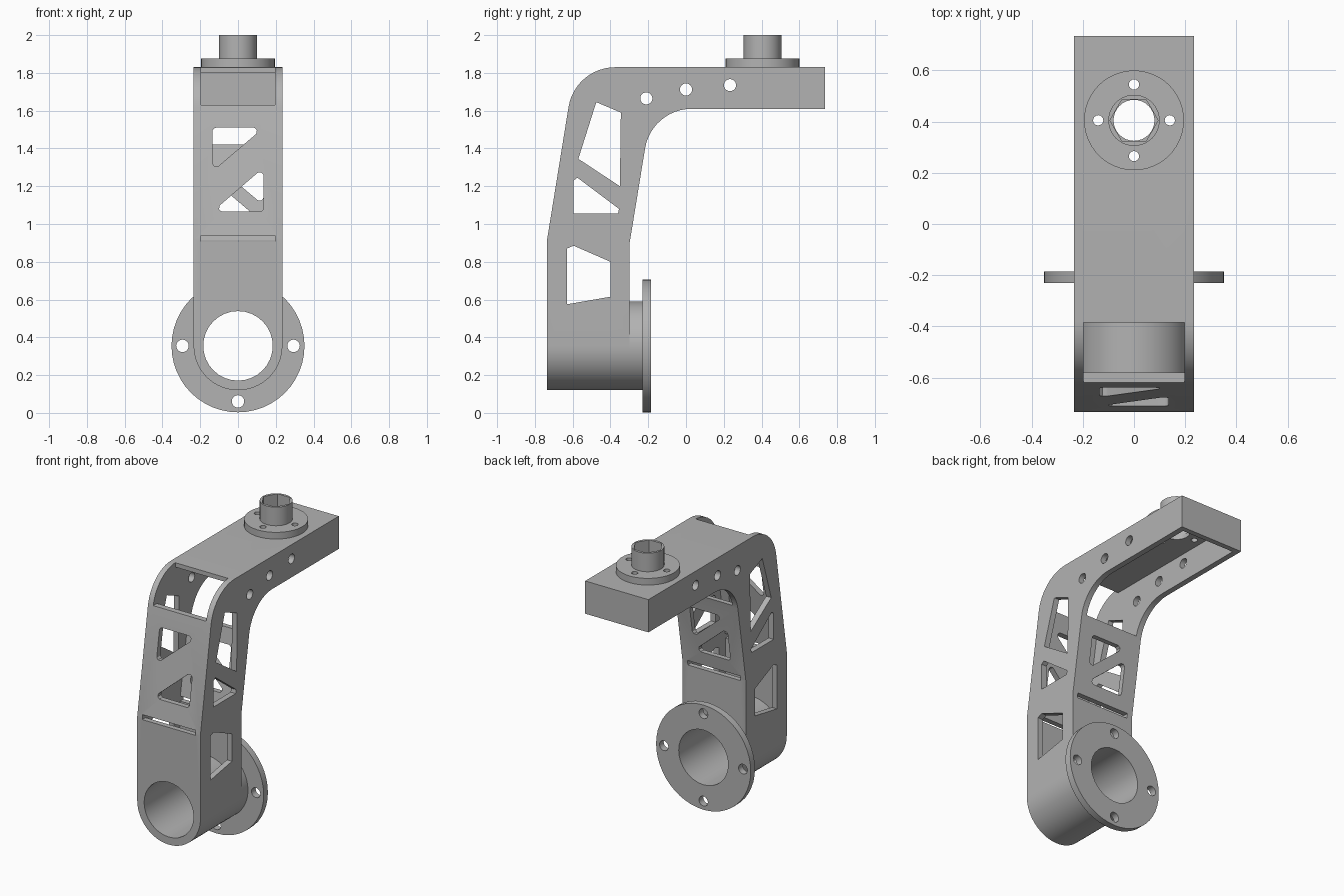
import bpy
import bmesh
from math import cos, sin, pi, radians
from mathutils import Vector

cube = bpy.data.objects.get("Cube")
if cube:
    bpy.data.objects.remove(cube, do_unlink=True)

grey = bpy.data.materials.new("matte grey")
grey.use_nodes = True
COLOR = (0.45, 0.45, 0.45, 1)
grey.diffuse_color = COLOR
grey.node_tree.nodes["Principled BSDF"].inputs["Base Color"].default_value = COLOR


def prism(name, pts, axis, a, b):
    """Extrude a 2D outline from a to b along an axis; outline order is the remaining axes."""
    place = {"x": lambda p, t: (t, p[0], p[1]),
             "y": lambda p, t: (p[0], t, p[1]),
             "z": lambda p, t: (p[0], p[1], t)}[axis]
    bm = bmesh.new()
    low = [bm.verts.new(place(p, a)) for p in pts]
    high = [bm.verts.new(place(p, b)) for p in pts]
    bm.faces.new(low)
    bm.faces.new(high)
    for i in range(len(pts)):
        j = (i + 1) % len(pts)
        bm.faces.new((low[i], low[j], high[j], high[i]))
    bmesh.ops.recalc_face_normals(bm, faces=bm.faces)
    mesh = bpy.data.meshes.new(name)
    bm.to_mesh(mesh)
    bm.free()
    mesh.materials.append(grey)
    obj = bpy.data.objects.new(name, mesh)
    bpy.context.collection.objects.link(obj)
    return obj


def arc(cx, cy, r, start, end, n):
    steps = [radians(start + (end - start) * i / n) for i in range(n + 1)]
    return [(cx + r * cos(t), cy + r * sin(t)) for t in steps]


def circle(cx, cy, r, n=40):
    return arc(cx, cy, r, 0, 360, n)[:-1]


def rounded(pts, r, n=4):
    """Round the corners of a convex outline."""
    out = []
    for i, p in enumerate(pts):
        p = Vector(p)
        u = (Vector(pts[i - 1]) - p).normalized()
        v = (Vector(pts[(i + 1) % len(pts)]) - p).normalized()
        half = u.angle(v) / 2
        centre = p + (u + v).normalized() * r / sin(half)
        reach = r * cos(half) / sin(half)
        d0, d1 = p + u * reach - centre, p + v * reach - centre
        for k in range(n + 1):
            d = d0.lerp(d1, k / n).normalized() * r
            out.append(tuple(centre + d))
    return out


def cut(obj, cutter, operation="DIFFERENCE"):
    """Apply a boolean and delete its cutter."""
    cutter.hide_render = True
    mod = obj.modifiers.new("cut", "BOOLEAN")
    mod.operation = operation
    mod.solver = "EXACT"
    mod.object = cutter
    bpy.context.view_layer.update()
    graph = bpy.context.evaluated_depsgraph_get()
    mesh = bpy.data.meshes.new_from_object(obj.evaluated_get(graph))
    obj.modifiers.clear()
    obj.data = mesh
    bpy.data.objects.remove(cutter, do_unlink=True)


W, WALL = 0.235, 0.197     # half width outside and inside
BORE_Z, HUB_Y = 0.355, 0.405

# Bracket: bent side profile, rounded at the foot
profile = ([(-0.735, 0), (-0.735, 0.92)]
           + arc(-0.375, 1.58, 0.25, 170.7, 90, 12)
           + [(0.735, 1.83), (0.735, 1.61)]
           + arc(0.03, 1.36, 0.25, 90, 170.7, 12)
           + [(-0.30, 0.89), (-0.30, 0)])
bracket = prism("bracket", profile, "x", -0.3, 0.3)
outline = [(W, 2.1), (-W, 2.1)] + arc(0, BORE_Z, W, 180, 360, 32)
cut(bracket, prism("cutter", outline, "y", -1, 1), "INTERSECT")

# Hollow interior, open at the bend and under the arm
cavity = [(-0.70, 0.4), (-0.70, 0.92), (-0.58, 1.63), (-0.9, 1.63), (-0.9, 2),
          (-0.385, 2), (-0.385, 1.80), (0.70, 1.80), (0.70, 1.5), (-0.1, 1.5),
          (-0.1, 1.42), (-0.245, 1.42), (-0.335, 0.89), (-0.335, 0.4)]
cut(bracket, prism("cutter", cavity, "x", -WALL, WALL))

# Side windows and arm holes go through both cheeks
side_windows = [
    [(-0.475, 1.645), (-0.345, 1.59), (-0.35, 1.20), (-0.57, 1.345)],
    [(-0.595, 1.23), (-0.575, 1.245), (-0.355, 1.08), (-0.36, 1.055), (-0.595, 1.055)],
    [(-0.63, 0.87), (-0.595, 0.885), (-0.40, 0.80), (-0.40, 0.615), (-0.63, 0.575)],
]
for y, z in ((-0.21, 1.665), (0, 1.712), (0.233, 1.735)):
    side_windows.append(circle(y, z, 0.032, 24))
for pts in side_windows:
    cut(bracket, prism("cutter", pts, "x", -0.4, 0.4))

# Triangular windows and a slot in the front and back plates
front = [[(-0.135, 1.51), (0.135, 1.51), (-0.135, 1.28)],
         [(0.135, 1.298), (0.135, 1.065), (-0.135, 1.065)]]
back = [[(0.135, 1.315), (-0.12, 1.315), (0.135, 1.10)],
        [(-0.135, 1.235), (-0.135, 1.005), (0.135, 1.005)]]
for shapes, y0, y1, slot in ((front, -0.9, -0.5, 0.908), (back, -0.42, 0, 0.88)):
    for pts in shapes:
        cut(bracket, prism("cutter", rounded(pts, 0.02), "y", y0, y1))
    bar = [(-WALL, slot), (WALL, slot), (WALL, slot + 0.032), (-WALL, slot + 0.032)]
    cut(bracket, prism("cutter", bar, "y", y0, y1))

# Bearing liner, collar and round mounting flange around the main bore
liner = prism("bore_liner", circle(0, BORE_Z, 0.215, 48), "y", -0.71, -0.32)
collar = prism("bore_collar", circle(0, BORE_Z, W, 64), "y", -0.30, -0.23)
flange = prism("rear_flange", circle(0, BORE_Z, 0.352, 48), "y", -0.23, -0.185)
for part in (bracket, liner, collar, flange):
    cut(part, prism("cutter", circle(0, BORE_Z, 0.184, 32), "y", -1, 0))
for i in range(4):
    x, z = 0.294 * cos(i * pi / 2), 0.294 * sin(i * pi / 2)
    cut(flange, prism("cutter", circle(x, BORE_Z + z, 0.033, 20), "y", -0.26, 0))

# Hub on the arm: round plate and a tube with a hexagonal socket
plate = prism("hub_plate", circle(0, HUB_Y, 0.195, 48), "z", 1.83, 1.875)
tube = prism("hub_tube", circle(0, HUB_Y, 0.10, 40), "z", 1.875, 2.0)
for part in (plate, tube):
    cut(part, prism("cutter", circle(0, HUB_Y, 0.094, 6), "z", 1.7, 2.1))
cut(bracket, prism("cutter", circle(0, HUB_Y, 0.08, 32), "z", 1.7, 2.1))
for i in range(4):
    x, y = 0.14 * cos(i * pi / 2), 0.14 * sin(i * pi / 2)
    for part in (plate, bracket):
        cut(part, prism("cutter", circle(x, HUB_Y + y, 0.02, 16), "z", 1.7, 2.1))

# Smooth the round walls, keep edges crisp
for part in (bracket, liner, collar, flange, plate, tube):
    bpy.ops.object.select_all(action="DESELECT")
    part.select_set(True)
    bpy.context.view_layer.objects.active = part
    bpy.ops.object.shade_smooth_by_angle(angle=radians(25))
